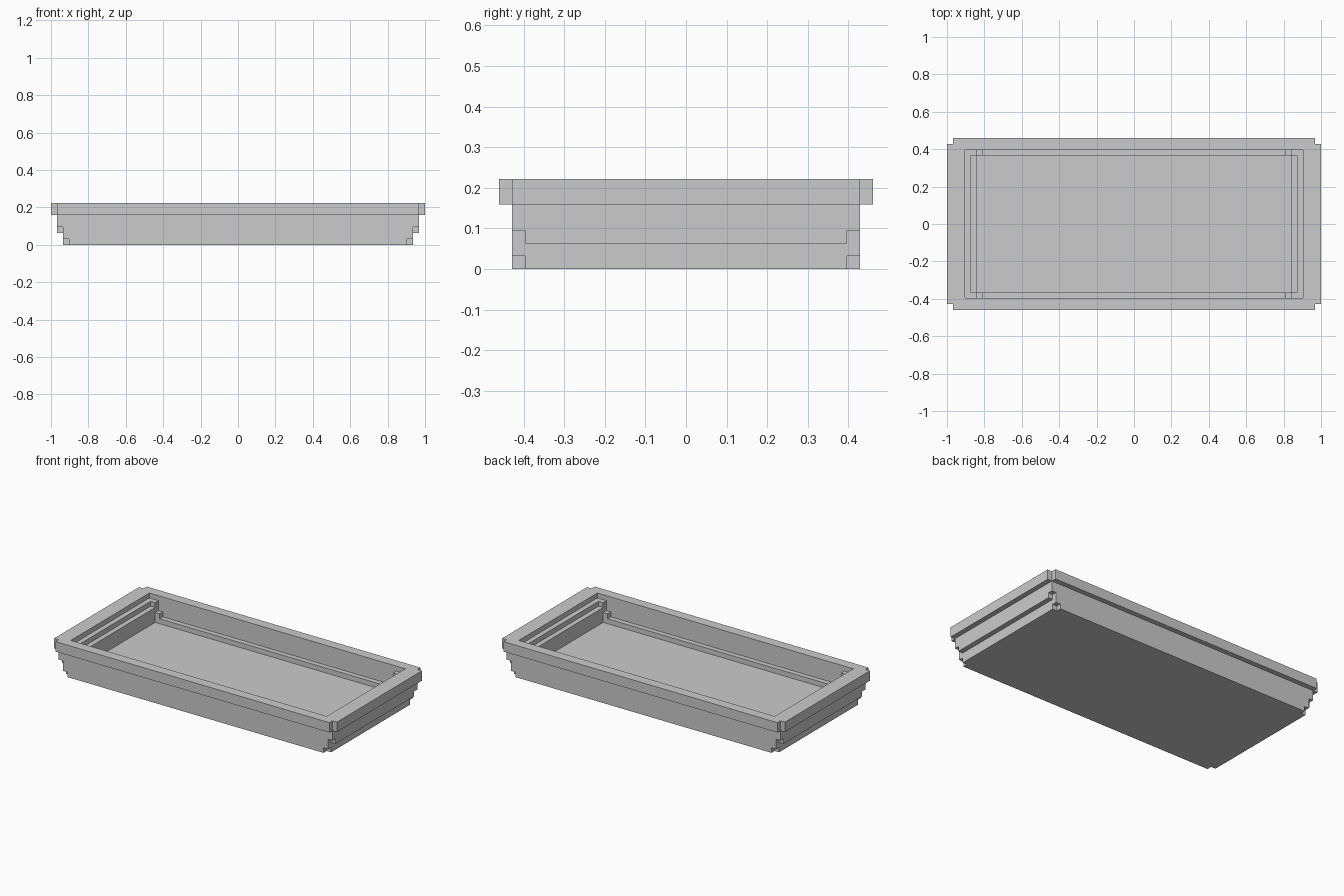
import bpy, bmesh

if "Cube" in bpy.data.objects:
    bpy.data.objects.remove(bpy.data.objects["Cube"])

U = 2 / 63  # one building block

# Layers: (z bottom, z top, list of half-size rectangles joined into a plan shape)
OUTER = [
    (0, 1, [(29.5, 12.5), (28.5, 13.5)]),
    (1, 2, [(29.5, 13.5)]),
    (2, 3, [(30.5, 12.5), (29.5, 13.5)]),
    (3, 5, [(30.5, 13.5)]),
    (5, 7, [(31.5, 13.5), (30.5, 14.5)]),
]
CAVITY = [
    (2, 3, [(26.5, 11.5)]),
    (3, 4, [(26.5, 11.5), (25.5, 12.5)]),
    (4, 5, [(26.5, 12.5)]),
    (5, 6, [(27.5, 11.5), (26.5, 12.5)]),
    (6, 7, [(28.5, 12.5)]),
]


def within(layers, p):
    return any(z0 < p[2] < z1 and any(abs(p[0]) < a and abs(p[1]) < b for a, b in rects)
               for z0, z1, rects in layers)


def solid(p):
    return within(OUTER, p) and not within(CAVITY, p)


def cuts(axis):
    vals = {r[axis] for layer in OUTER + CAVITY for r in layer[2]}
    return sorted(vals | {-v for v in vals})


grid = [cuts(0), cuts(1), list(range(8))]


def cell_solid(idx):
    if any(i < 0 or i >= len(g) - 1 for i, g in zip(idx, grid)):
        return False
    return solid([(g[i] + g[i + 1]) / 2 for i, g in zip(idx, grid)])


# Stepped tray: skin of the outer layers minus the cavity layers
bm = bmesh.new()
for i in range(len(grid[0]) - 1):
    for j in range(len(grid[1]) - 1):
        for k in range(len(grid[2]) - 1):
            cell = (i, j, k)
            if not cell_solid(cell):
                continue
            for axis in range(3):
                a, b = (axis + 1) % 3, (axis + 2) % 3
                for side in (0, 1):
                    near = list(cell)
                    near[axis] += 2 * side - 1
                    if cell_solid(near):
                        continue
                    quad = []
                    for da, db in ((0, 0), (1, 0), (1, 1), (0, 1)):
                        n = list(cell)
                        n[axis] += side
                        n[a] += da
                        n[b] += db
                        quad.append(bm.verts.new([grid[c][n[c]] * U for c in range(3)]))
                    bm.faces.new(quad if side else quad[::-1])
bmesh.ops.remove_doubles(bm, verts=bm.verts[:], dist=1e-4)

mesh = bpy.data.meshes.new("stepped_tray")
bm.to_mesh(mesh)
bm.free()
tray = bpy.data.objects.new("stepped_tray", mesh)
bpy.context.collection.objects.link(tray)
